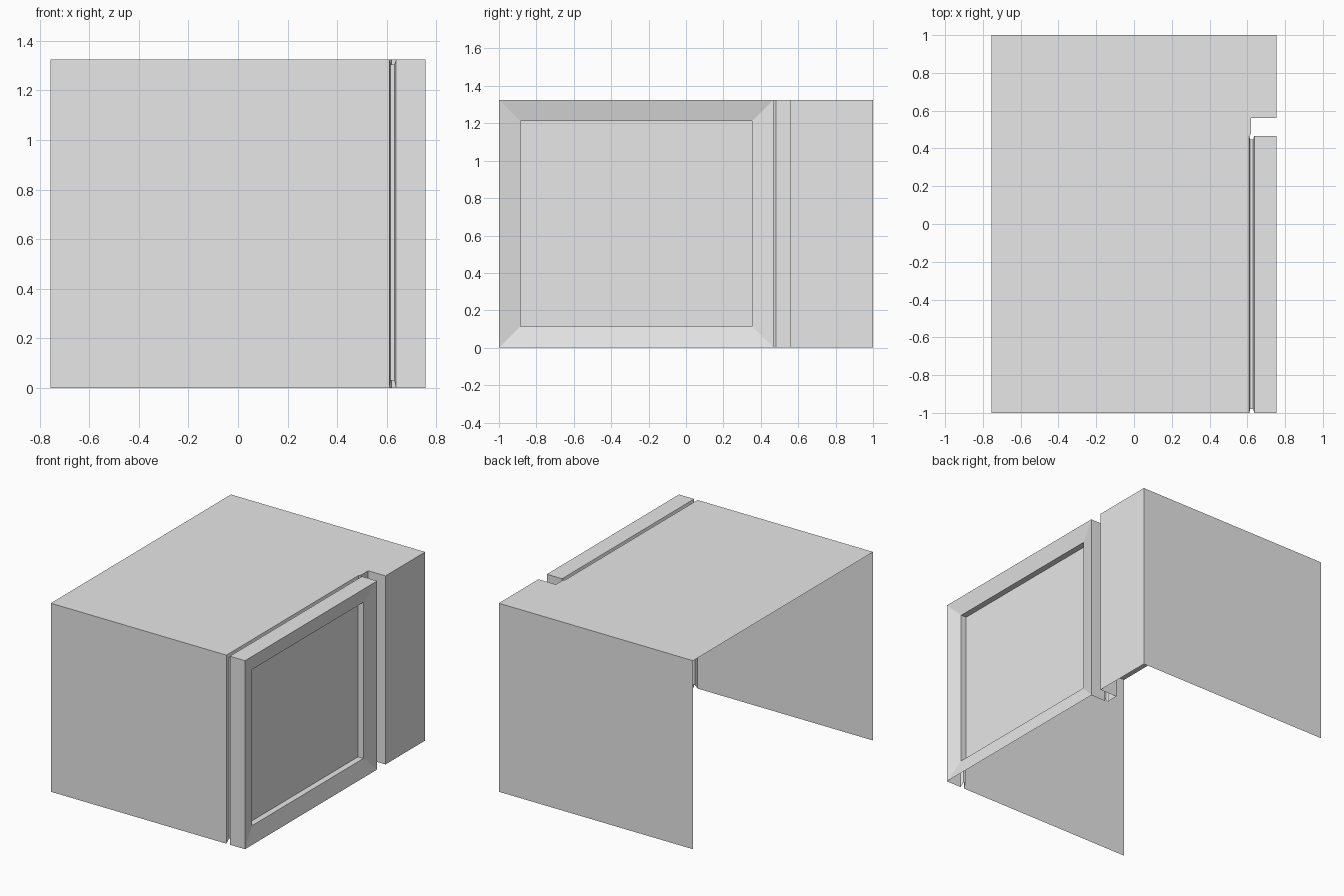
import bpy, bmesh

if "Cube" in bpy.data.objects:
    bpy.data.objects.remove(bpy.data.objects["Cube"])

W, H = 0.755, 1.325            # half width, height
Y0, Y1 = -1.0, 0.467           # door extent along the side

grey = bpy.data.materials.new("plain_grey")
grey.diffuse_color = (0.8, 0.8, 0.8, 1)
grey.use_nodes = True
grey.node_tree.nodes["Principled BSDF"].inputs["Base Color"].default_value = grey.diffuse_color


def finish(name, bm):
    bmesh.ops.remove_doubles(bm, verts=bm.verts, dist=1e-5)
    bmesh.ops.recalc_face_normals(bm, faces=bm.faces)
    me = bpy.data.meshes.new(name)
    bm.to_mesh(me)
    bm.free()
    me.materials.append(grey)
    ob = bpy.data.objects.new(name, me)
    bpy.context.collection.objects.link(ob)


def ring(bm, x, d, low):
    """Rectangle in the side plane, inset by d, with its feet at height low."""
    return [bm.verts.new(p) for p in ((x, Y0 + d, low), (x, Y0 + d, H - d),
                                      (x, Y1 - d, H - d), (x, Y1 - d, low))]


def bridge(bm, a, b, closed):
    for i in range(4 if closed else 3):
        j = (i + 1) % 4
        bm.faces.new((a[i], a[j], b[j], b[i]))


# Cabinet shell: notched top with walls, open underneath and on the left
outline = [(-W, -1), (0.61, -1), (0.61, Y1), (0.62, 0.48),
           (0.62, 0.56), (W, 0.56), (W, 1), (-W, 1)]
bm = bmesh.new()
top = [bm.verts.new((x, y, H)) for x, y in outline]
foot = [bm.verts.new((x, y, 0)) for x, y in outline]
bm.faces.new(top)
for i in range(len(outline) - 1):
    if i != 1:                 # the side behind the door stays open
        bm.faces.new((foot[i], foot[i + 1], top[i + 1], top[i]))
finish("cabinet", bm)

# Door: narrow seal neck, outer edge, sloped frame and recessed window
bm = bmesh.new()
neck = [ring(bm, *s) for s in ((0.61, 0, 0), (0.615, 0.02, 0.03), (0.631, 0.02, 0.03),
                               (0.637, 0, 0), (W, 0, 0))]
for a, b in zip(neck, neck[1:]):
    bridge(bm, a, b, False)
lip = ring(bm, 0.728, 0.114, 0.114)
floor = ring(bm, 0.686, 0.114, 0.114)
bridge(bm, neck[-1], lip, True)
bridge(bm, lip, floor, True)
bm.faces.new(floor)
finish("door", bm)
